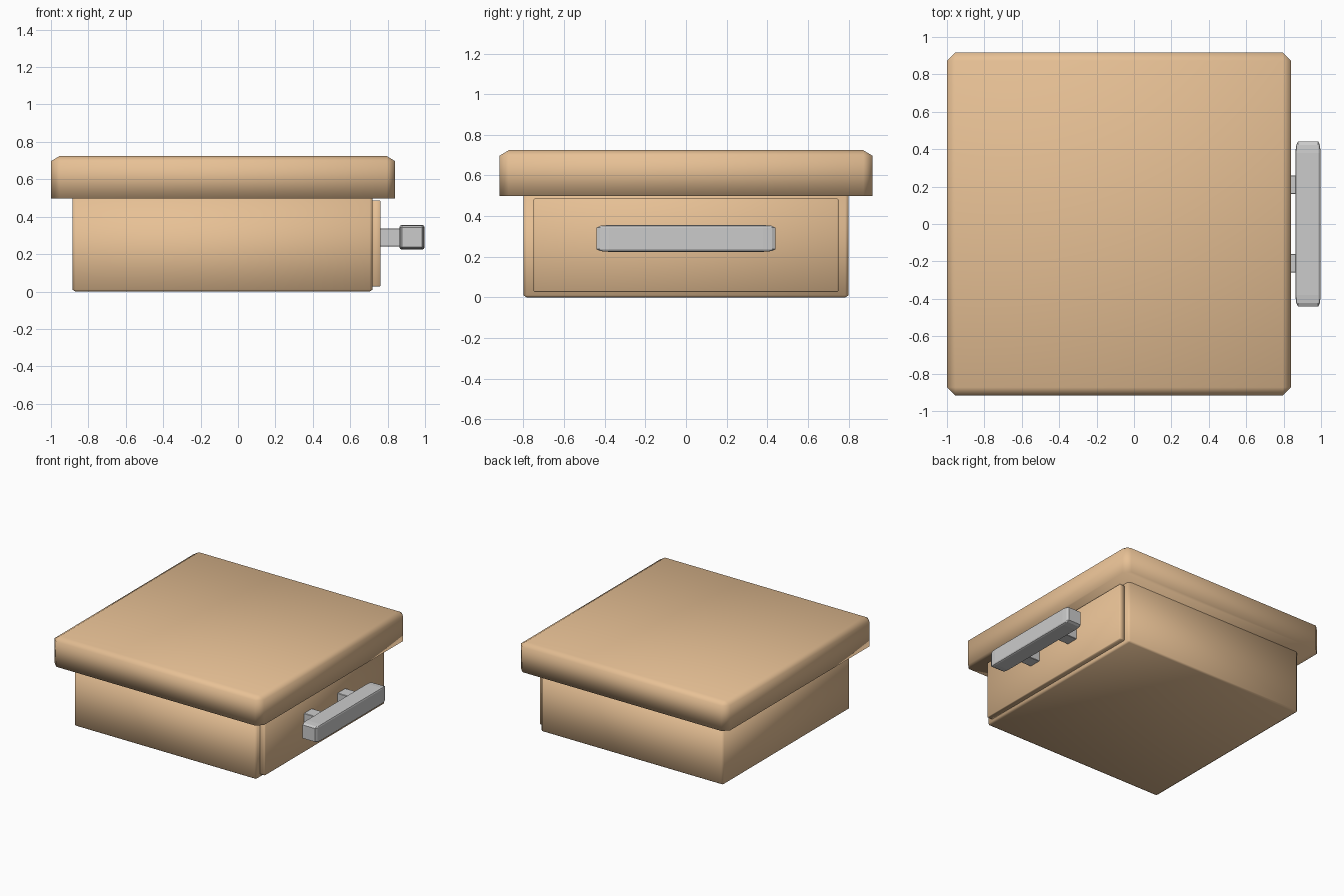
import bpy, bmesh
from mathutils import Vector

if "Cube" in bpy.data.objects:
    bpy.data.objects.remove(bpy.data.objects["Cube"])

wood = bpy.data.materials.new("wood")
wood.diffuse_color = (0.8, 0.53, 0.3, 1)
wood.use_nodes = True
wood.node_tree.nodes["Principled BSDF"].inputs["Base Color"].default_value = wood.diffuse_color


def box(name, lo, hi, bevel, segments=1, skip=None, smooth=False, material=None):
    """Box from corner to corner; bevel is given per axis, skip exempts edges."""
    lo, hi, bevel = Vector(lo), Vector(hi), Vector(bevel)
    size = hi - lo
    bm = bmesh.new()
    bmesh.ops.create_cube(bm, size=1)
    edges = [e for e in bm.edges
             if not (skip and all(skip(v.co) for v in e.verts))]
    # bevel in units of the bevel size, then stretch to the real size
    bmesh.ops.scale(bm, verts=bm.verts, vec=[s / b for s, b in zip(size, bevel)])
    bmesh.ops.bevel(bm, geom=edges, offset=1, segments=segments, profile=0.5,
                    affect='EDGES', clamp_overlap=True)
    bmesh.ops.scale(bm, verts=bm.verts, vec=bevel)
    bmesh.ops.translate(bm, verts=bm.verts, vec=(lo + hi) / 2)
    for f in bm.faces:
        f.smooth = smooth
    mesh = bpy.data.meshes.new(name)
    bm.to_mesh(mesh)
    bm.free()
    if material:
        mesh.materials.append(material)
    obj = bpy.data.objects.new(name, mesh)
    bpy.context.collection.objects.link(obj)
    return obj


# Cabinet body, square where it meets the top
box("body", (-0.885, -0.8, 0), (0.72, 0.8, 0.5), (0.016, 0.016, 0.01),
    skip=lambda c: c.z > 0, smooth=True, material=wood)

# Overhanging top with chamfered corners and a sharp lower rim
box("top", (-1, -0.918, 0.498), (0.84, 0.918, 0.724), (0.045, 0.045, 0.027),
    skip=lambda c: c.z < 0, smooth=True, material=wood)

# Drawer front
box("drawer_front", (0.71, -0.75, 0.027), (0.763, 0.75, 0.487), (0.005, 0.005, 0.005),
    skip=lambda c: c.x < 0, smooth=True, material=wood)

# Handle bar and its two posts
box("handle_bar", (0.863, -0.44, 0.224), (0.998, 0.44, 0.356), (0.013, 0.06, 0.013), segments=2)
for side, y in (("left", -0.21), ("right", 0.21)):
    box("handle_post_" + side, (0.75, y - 0.05, 0.24), (0.88, y + 0.05, 0.336),
        (0.003, 0.003, 0.003))
